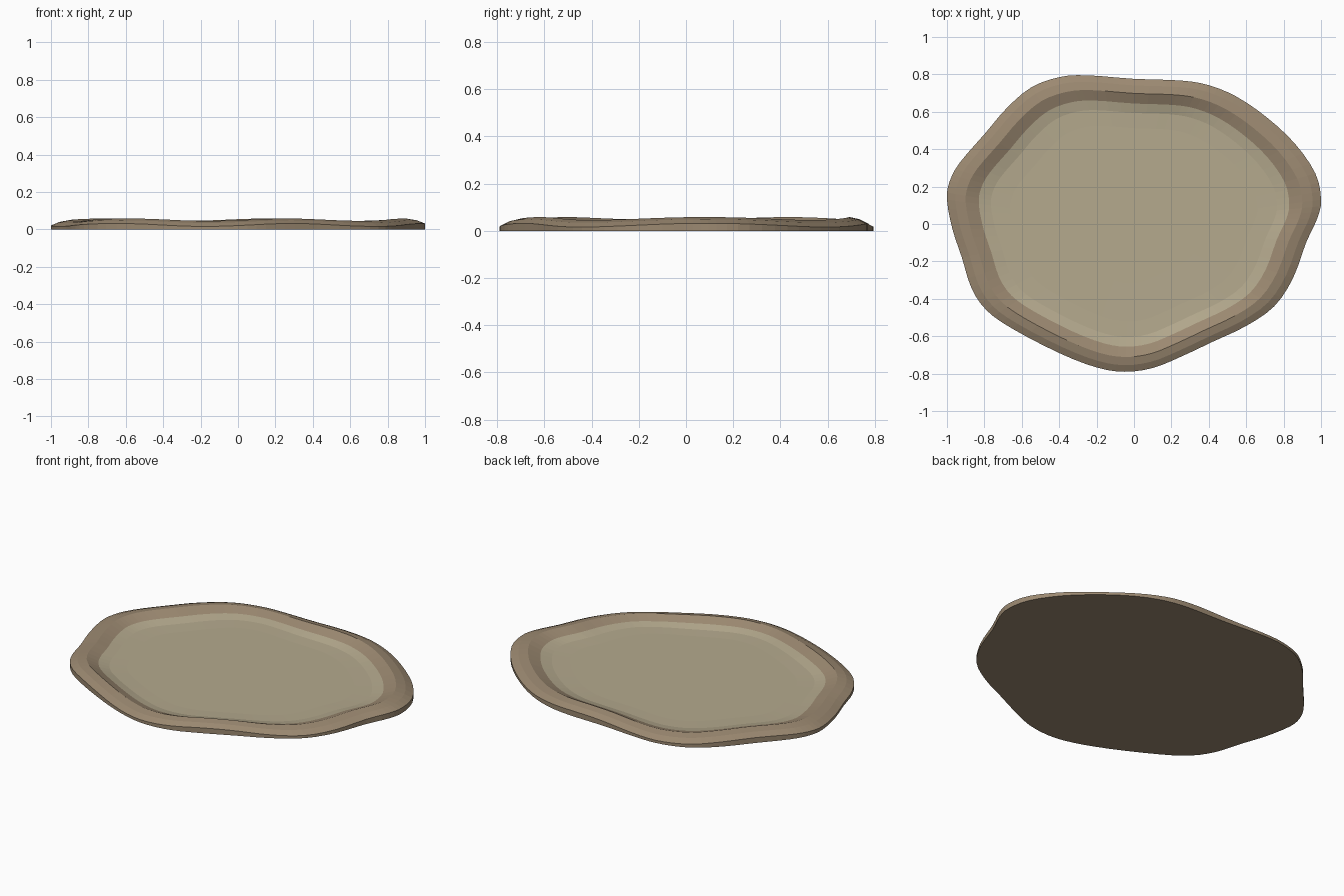
import bpy, bmesh, math

if "Cube" in bpy.data.objects:
    bpy.data.objects.remove(bpy.data.objects["Cube"])

# Wavy outline, counter-clockwise from the right tip
OUTLINE = [(1.0, .13), (.97, .27), (.86, .43), (.71, .57), (.55, .68), (.4, .742),
           (.25, .767), (0, .776), (-.25, .795), (-.4, .785), (-.55, .73), (-.68, .62),
           (-.8, .48), (-.93, .33), (-.985, .23), (-1.0, .13), (-.97, -.03), (-.92, -.18),
           (-.87, -.34), (-.79, -.46), (-.65, -.56), (-.4, -.69), (-.2, -.767), (-.05, -.79),
           (.1, -.77), (.25, -.71), (.42, -.63), (.6, -.545), (.75, -.44), (.85, -.29),
           (.92, -.1), (.98, .03)]
STEPS = 3

# Cross-section from edge to centre: inset scale, height, share of the height wave
RIM = [(1.0, 0, 0), (1.0, .024, 1), (.955, .042, .9), (.9, .052, .8), (.83, .029, .4)]
BASIN = [(.83, .029, .4), (.765, .017, .1), (.66, .0145, 0), (.4, .014, 0)]


def smooth_loop(pts):
    """Closed Catmull-Rom curve through the points."""
    out, n = [], len(pts)
    for i in range(n):
        p = [pts[(i + k) % n] for k in (-1, 0, 1, 2)]
        for s in range(STEPS):
            t = s / STEPS
            out.append(tuple(
                .5 * (2 * b + (c - a) * t + (2 * a - 5 * b + 4 * c - d) * t * t
                      + (3 * b - a - 3 * c + d) * t ** 3)
                for a, b, c, d in zip(*p)))
    return out


def material(name, color):
    m = bpy.data.materials.new(name)
    m.diffuse_color = (*color, 1)
    m.use_nodes = True
    m.node_tree.nodes["Principled BSDF"].inputs["Base Color"].default_value = m.diffuse_color
    return m


def add_rings(name, profile, mat, cap_first=False, cap_last=False):
    bm = bmesh.new()
    rings = []
    for scale, z, wave in profile:
        ring = []
        for x, y in loop:
            h = .008 * math.cos(5 * (math.atan2(y, x) - math.radians(5)))
            ring.append(bm.verts.new((x * scale, y * scale, z + wave * h)))
        rings.append(ring)
    n = len(loop)
    for a, b in zip(rings, rings[1:]):
        for i in range(n):
            j = (i + 1) % n
            bm.faces.new((a[i], a[j], b[j], b[i]))
    if cap_first:
        bm.faces.new(rings[0][::-1])
    if cap_last:
        bm.faces.new(rings[-1])
    me = bpy.data.meshes.new(name)
    bm.to_mesh(me)
    bm.free()
    me.materials.append(mat)
    ob = bpy.data.objects.new(name, me)
    bpy.context.collection.objects.link(ob)
    return ob


loop = smooth_loop(OUTLINE)

# Raised muddy rim with flat underside
add_rings("rim", RIM, material("rim_brown", (.33, .25, .165)), cap_first=True)
# Shallow sandy basin
add_rings("basin", BASIN, material("basin_sand", (.46, .40, .27)), cap_last=True)
